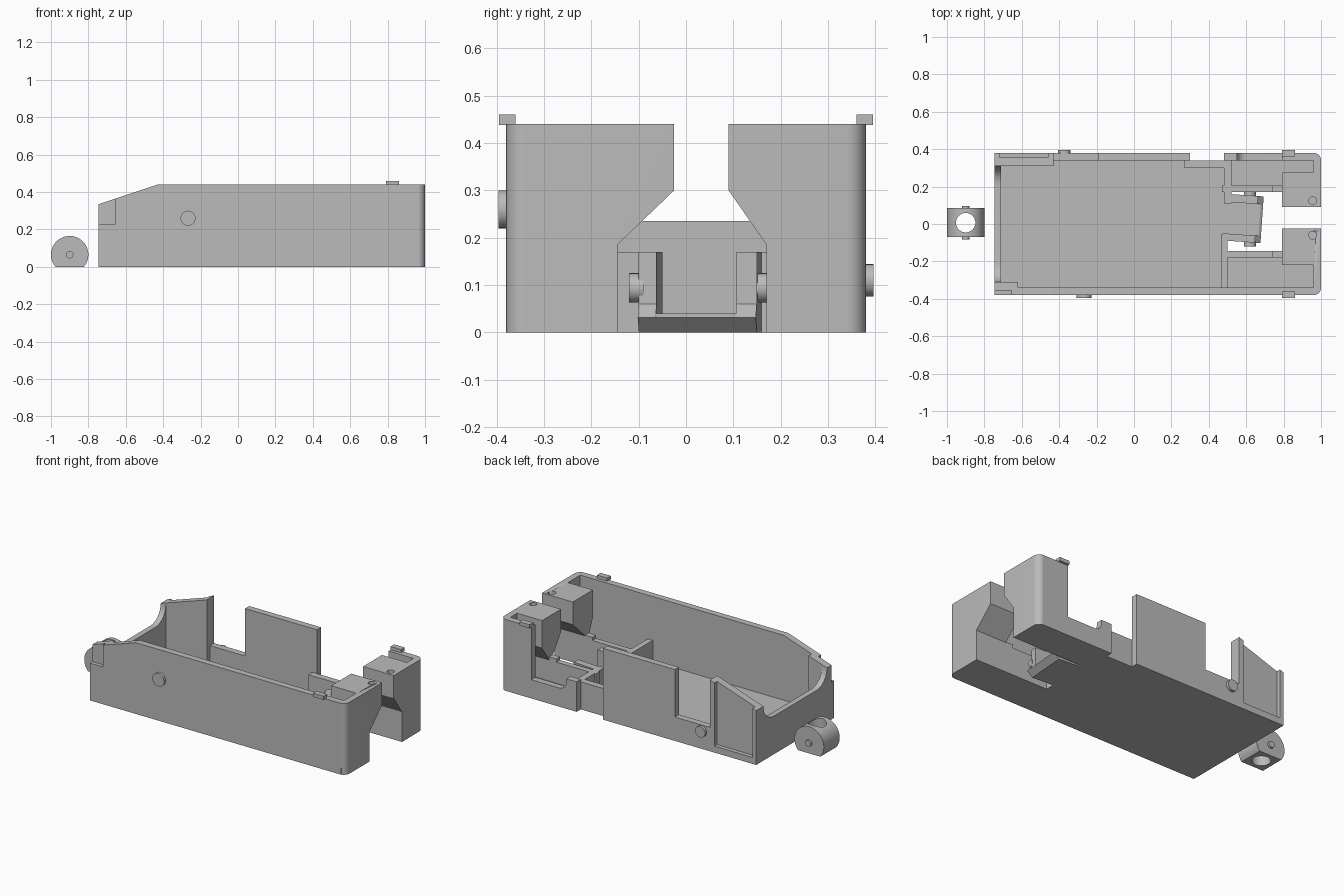
import bpy, bmesh
from math import radians, sin, cos, asin, pi
from mathutils import Matrix, Vector

cube = bpy.data.objects.get("Cube")
if cube:
    bpy.data.objects.remove(cube)

GREY = (0.5, 0.5, 0.5, 1)
mat = bpy.data.materials.new("plain grey")
mat.use_nodes = True
mat.diffuse_color = GREY
mat.node_tree.nodes["Principled BSDF"].inputs["Base Color"].default_value = GREY


def finish(name, bm, smooth=False):
    bmesh.ops.recalc_face_normals(bm, faces=bm.faces)
    me = bpy.data.meshes.new(name)
    bm.to_mesh(me)
    bm.free()
    me.materials.append(mat)
    ob = bpy.data.objects.new(name, me)
    bpy.context.collection.objects.link(ob)
    if smooth:
        bpy.ops.object.select_all(action='DESELECT')
        ob.select_set(True)
        bpy.context.view_layer.objects.active = ob
        bpy.ops.object.shade_smooth_by_angle(angle=radians(30))
    return ob


def prism(name, pts, axis, a, b, smooth=False, round_corner=0, turn=None):
    """Extrude a 2D profile along an axis from a to b."""
    place = {'x': lambda p, t: (t, p[0], p[1]),
             'y': lambda p, t: (p[0], t, p[1]),
             'z': lambda p, t: (p[0], p[1], t)}[axis]
    bm = bmesh.new()
    f = bm.faces.new([bm.verts.new(place(p, a)) for p in pts])
    ext = bmesh.ops.extrude_face_region(bm, geom=[f])
    shift = Vector(place((0, 0), b - a))
    bmesh.ops.translate(bm, vec=shift, verts=[v for v in ext['geom'] if isinstance(v, bmesh.types.BMVert)])
    if round_corner:
        edges = [e for e in bm.edges if all(v.co.x > 0.99 and abs(v.co.y) > 0.37 for v in e.verts)]
        bmesh.ops.bevel(bm, geom=edges, offset=round_corner, segments=8, affect='EDGES', profile=0.5)
    if turn:
        bmesh.ops.transform(bm, matrix=turn, verts=bm.verts)
    return finish(name, bm, smooth)


def box(name, x0, x1, y0, y1, z0, z1, turn=None):
    return prism(name, [(x0, y0), (x1, y0), (x1, y1), (x0, y1)], 'z', z0, z1, turn=turn)


def disc(name, center, r, length, axis='y', r2=None):
    bm = bmesh.new()
    bmesh.ops.create_cone(bm, cap_ends=True, segments=40, radius1=r, radius2=r2 or r, depth=length)
    rot = Matrix.Rotation(radians(90), 4, 'X') if axis == 'y' else Matrix()
    bmesh.ops.transform(bm, matrix=Matrix.Translation(center) @ rot, verts=bm.verts)
    return finish(name, bm, True)


def cut(ob, cutter):
    m = ob.modifiers.new("hole", 'BOOLEAN')
    m.operation, m.solver, m.object = 'DIFFERENCE', 'EXACT', cutter
    bpy.context.view_layer.objects.active = ob
    bpy.ops.object.modifier_apply(modifier="hole")
    bpy.data.objects.remove(cutter)


H, L, S = 0.44, -0.745, 0.335     # wall height, left end, sloped corner height
FLOOR, LOW = 0.04, 0.17


def slope(x):
    return min(H, S + (x - L) * (H - S) / 0.315)


def sloped(x0, x1, z0=0):
    """Wall outline whose top follows the sloping corner."""
    mid = [(-0.43, H)] if x0 < -0.43 < x1 else []
    return [(x0, z0), (x1, z0), (x1, slope(x1))] + mid + [(x0, slope(x0))]


# Floor with the notch in the back edge and the channel at the right end
prism("floor", [(L, -0.38), (0.97, -0.38), (0.97, -0.145), (0.49, -0.145), (0.49, 0.17),
                (0.97, 0.17), (0.97, 0.38), (0.48, 0.38), (0.48, 0.34), (0.30, 0.34),
                (0.30, 0.38), (L, 0.38)], 'z', 0, FLOOR)

# Front wall, with a shallow corner notch
prism("front_wall_inner", sloped(L, 0.97), 'y', -0.356, -0.34)
prism("front_wall_outer", [(L, 0), (0.965, 0), (0.965, H), (-0.43, H), (-0.655, slope(-0.655)),
                           (-0.655, 0.23), (L, 0.23)], 'y', -0.38, -0.355)
prism("front_corner_post", sloped(L, -0.62), 'y', -0.342, -0.31)

# Back wall: corner panel with recess, sill, tall panel, stepped section
prism("back_corner_inner", sloped(L, -0.43), 'y', 0.31, 0.355)
prism("back_corner_rim_left", sloped(L, -0.72), 'y', 0.354, 0.38)
prism("back_corner_rim_right", sloped(-0.46, -0.43), 'y', 0.354, 0.38)
box("back_corner_rim_bottom", L, -0.43, 0.354, 0.38, 0, 0.03)
box("back_sill", -0.44, -0.18, 0.34, 0.38, 0, 0.147)
box("back_tall_panel", -0.19, 0.30, 0.34, 0.38, 0, H)
box("back_step_side", 0.27, 0.30, 0.30, 0.345, 0, LOW)
box("back_step_wall", 0.27, 0.50, 0.30, 0.34, 0, LOW)
curve = [(0.60 - 0.05 * sin(t * pi / 12), 0.165 - 0.05 * cos(t * pi / 12)) for t in range(7)]
prism("back_low_wall", [(0.48, 0), (0.82, 0), (0.82, 0.115)] + curve + [(0.55, LOW + 0.015), (0.48, LOW + 0.015)],
      'y', 0.34, 0.38, True)
box("back_tall_end", 0.79, 0.965, 0.34, 0.38, 0, H)

# Left end wall with a dipped top
R = 0.1
dip = [(0.31 - R + R * sin(t * pi / 16), 0.235 + R - R * cos(t * pi / 16)) for t in range(9)]
prism("left_end_wall", [(-0.32, 0), (0.32, 0), (0.32, S)] + dip[::-1] +
      [(-y, z) for y, z in dip] + [(-0.32, S)], 'x', L, -0.71, True)

# Two corner towers overhanging the channel
for side, s, top, foot, back in (("front", -1, 0.025, 0.145, 0.22), ("back", 1, 0.09, 0.17, 0.275)):
    face = [(s * top, H), (s * top, 0.30), (s * foot, 0.185), (s * foot, 0)]
    prism(side + "_end_wall", face + [(s * 0.38, 0), (s * 0.38, H)], 'x', 0.96, 1.0, True, 0.04)
    tower = prism(side + "_tower", face + [(s * (foot + 0.035), 0), (s * (foot + 0.035), 0.17),
                  (s * back, 0.27), (s * back, H)], 'x', 0.79, 0.962)
    hole_y = s * (top + 0.035)
    for ob in (tower, bpy.data.objects[side + "_end_wall"]):
        cut(ob, disc("hole_cutter", (0.955, hole_y, H), 0.021, 0.08, 'z'))
    y0, y1 = sorted((s * foot, s * (foot + 0.035)))
    box(side + "_channel_wall", 0.47, 0.80, y0, y1, 0, LOW)
    box(side + "_tower_step", 0.74, 0.80, y0, y1, 0, 0.19)
    t0, t1 = sorted((s * 0.36, s * 0.395))
    box(side + "_top_tab", 0.79, 0.86, t0, t1, H - 0.002, 0.46)

# Cross wall either side of the latch
box("cross_wall_front", 0.465, 0.50, -0.345, -0.057, 0, LOW)
box("cross_wall_back", 0.48, 0.52, 0.11, 0.345, 0, LOW)

# Slightly turned latch tray in the channel
pivot = Vector((0.58, 0.03, 0))
turn = Matrix.Translation(pivot) @ Matrix.Rotation(radians(-4), 4, 'Z') @ Matrix.Translation(-pivot)
prism("latch_tray", [(0.47, 0), (0.65, 0), (0.685, 0.032), (0.672, FLOOR), (0.47, FLOOR)], 'y', -0.095, 0.155, turn=turn)
for side, y0, y1, pin in (("front", -0.095, -0.057, -0.105), ("back", 0.112, 0.155, 0.162)):
    prism("latch_arm_" + side, [(0.48, 0.02), (0.66, 0.02), (0.685, 0.032), (0.655, 0.06), (0.655, LOW), (0.48, LOW)],
          'y', y0, y1, turn=turn)
    disc("latch_pin_" + side, (0.62, pin, 0.094), 0.031, 0.03)

# Round buttons on the outer walls
disc("front_button", (-0.267, -0.385, 0.26), 0.04, 0.022)
disc("back_button", (-0.373, 0.385, 0.11), 0.034, 0.022)

# Separate roller with a flat foot, a vertical bore and end pins
a0 = asin(-0.065 / R)
arc = [(-0.9 + R * cos(a0 + (pi - 2 * a0) * i / 48), 0.065 + R * sin(a0 + (pi - 2 * a0) * i / 48)) for i in range(49)]
roller = prism("roller", arc, 'y', -0.07, 0.085)
cut(roller, disc("bore_cutter", (-0.9, 0.007, 0.08), 0.052, 0.4, 'z'))
bpy.ops.object.select_all(action='DESELECT')
roller.select_set(True)
bpy.context.view_layer.objects.active = roller
bpy.ops.object.shade_smooth_by_angle(angle=radians(30))
for name, y in (("roller_pin_front", -0.074), ("roller_pin_back", 0.089)):
    disc(name, (-0.9, y, 0.065), 0.02, 0.016)
